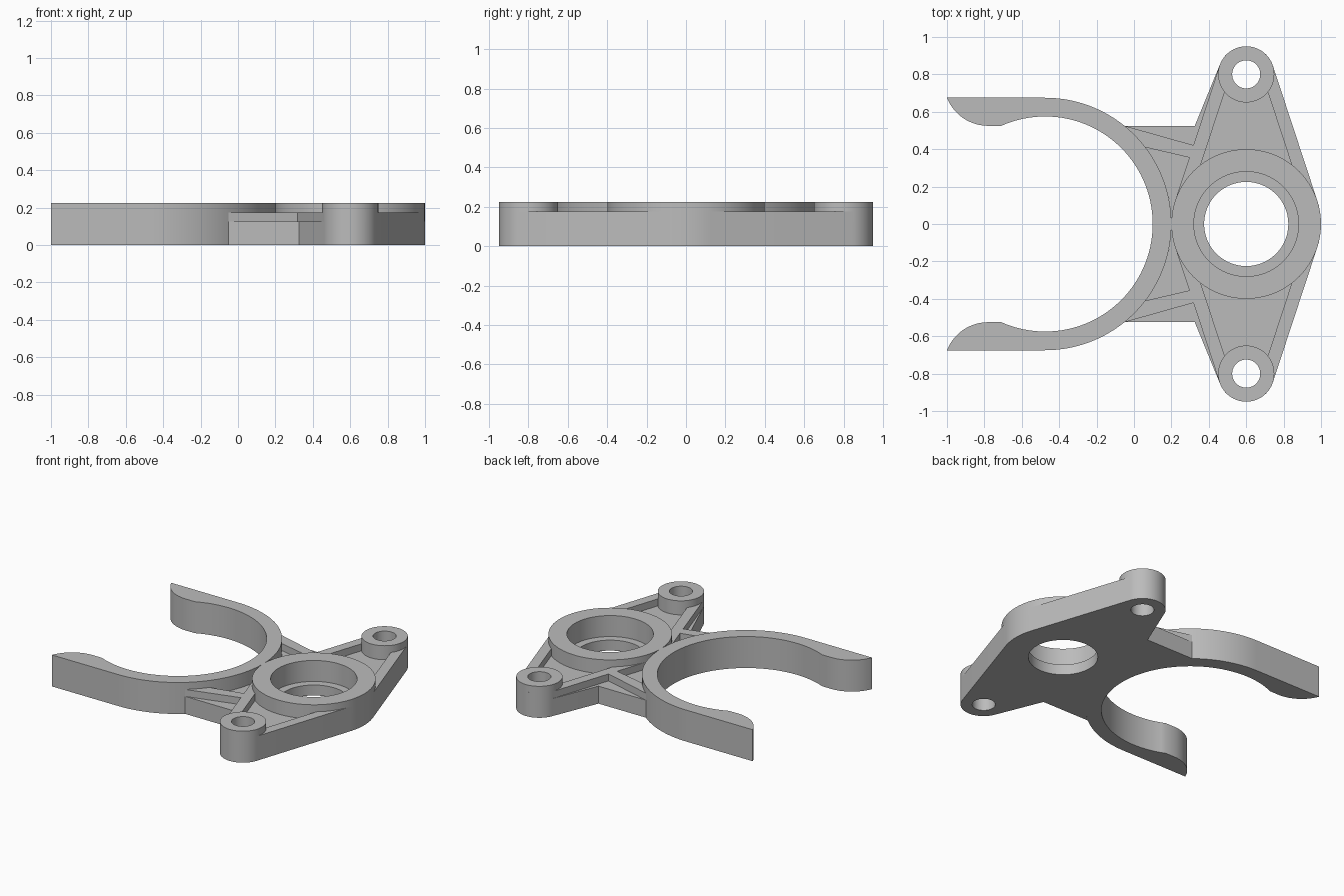
import bpy, bmesh, math
from mathutils import Vector
from mathutils.geometry import tessellate_polygon

cube = bpy.data.objects.get("Cube")
if cube:
    bpy.data.objects.remove(cube, do_unlink=True)

# Single grey finish
grey = bpy.data.materials.new("plain grey")
grey.use_nodes = True
colour = (0.5, 0.5, 0.5, 1)
grey.diffuse_color = colour
bsdf = next(n for n in grey.node_tree.nodes if n.type == 'BSDF_PRINCIPLED')
bsdf.inputs["Base Color"].default_value = colour
bsdf.inputs["Roughness"].default_value = 0.6

RING, BOSS, CLIP = (0.6, 0), (0.6, 0.8), (-0.475, 0)
RING_R, BOSS_R, CLIP_R = 0.4, 0.15, 0.675
LEDGE, FLOOR, RIB, TOP = 0.075, 0.125, 0.175, 0.225


def arc(c, r, a0, a1, step=4):
    n = max(2, math.ceil(abs(a1 - a0) / step))
    angles = [math.radians(a0 + (a1 - a0) * i / n) for i in range(n + 1)]
    return [(c[0] + r * math.cos(a), c[1] + r * math.sin(a)) for a in angles]


def circle(c, r):
    return arc(c, r, 0, 360)[:-1]


def mirror(points):
    return [(x, -y) for x, y in points]


def prism(name, loops, z0, z1):
    """Extrude an outline (first loop) with holes (other loops)."""
    bm = bmesh.new()
    low, high = [], []
    for loop in loops:
        a = [bm.verts.new((x, y, z0)) for x, y in loop]
        b = [bm.verts.new((x, y, z1)) for x, y in loop]
        for i in range(len(a)):
            j = (i + 1) % len(a)
            bm.faces.new((a[i], a[j], b[j], b[i]))
        low += a
        high += b
    for tri in tessellate_polygon([[Vector((x, y, 0)) for x, y in p] for p in loops]):
        bm.faces.new([low[i] for i in tri])
        bm.faces.new([high[i] for i in reversed(tri)])
    bmesh.ops.recalc_face_normals(bm, faces=bm.faces)
    mesh = bpy.data.meshes.new(name)
    bm.to_mesh(mesh)
    bm.free()
    mesh.materials.append(grey)
    obj = bpy.data.objects.new(name, mesh)
    bpy.context.collection.objects.link(obj)
    bpy.ops.object.select_all(action='DESELECT')
    obj.select_set(True)
    bpy.context.view_layer.objects.active = obj
    bpy.ops.object.shade_smooth_by_angle(angle=math.radians(25))
    return obj


# Angle at which a straight side touches both the boss and the ring
TAN = math.degrees(math.asin((RING_R - BOSS_R) / BOSS[1]))


def diamond(boss_r, ring_r):
    upper = arc(BOSS, boss_r, TAN, 180 - TAN)
    return (arc(RING, ring_r, -TAN, TAN) + upper
            + arc(RING, ring_r, 180 - TAN, 180 + TAN) + mirror(upper)[::-1])


# Base plate: stepped bore, two bolt holes, left edge follows the clip
half = (arc(RING, RING_R, 0, TAN) + arc(BOSS, BOSS_R, TAN, 157.7)
        + [(0.325, 0.525)] + arc(CLIP, CLIP_R, 51, 0))
outline = half + mirror(half[1:-1])[::-1]
bolt_holes = [circle(BOSS, 0.075), mirror(circle(BOSS, 0.075))]
prism("base_plate_lower", [outline, circle(RING, 0.225)] + bolt_holes, 0, LEDGE)
prism("base_plate_upper", [outline, circle(RING, 0.28)] + bolt_holes, LEDGE, FLOOR)

# Raised bearing ring and diamond-shaped rib frame
prism("bearing_ring", [circle(RING, RING_R), circle(RING, 0.28)], FLOOR, TOP)
prism("rib_frame", [diamond(BOSS_R, RING_R), diamond(0.08, 0.33)], FLOOR, RIB)

# Bolt bosses and the ribs that tie the frame to the clip
web = [(-0.05, 0.525), (0.33, 0.418), (0.31, 0.352), (0.06, 0.41), (0, 0.43)]
for side, place in (("back", list), ("front", mirror)):
    prism("bolt_boss_" + side,
          [place(circle(BOSS, BOSS_R)), place(circle(BOSS, 0.075))], FLOOR, TOP)
    prism("clip_rib_" + side, [place(web)], FLOOR, RIB)

# Open clip with straight arms and curved lead-in tips
tip = arc((-0.78, 0.761), 0.236, 201.35, 270)[1:]
clip = ([(-1, CLIP_R)] + arc(CLIP, CLIP_R, 90, -90, 3) + [(-1, -CLIP_R)]
        + mirror(tip) + arc(CLIP, 0.575, -114, 114, 3) + tip[::-1])
prism("open_clip", [clip], 0, TOP)
